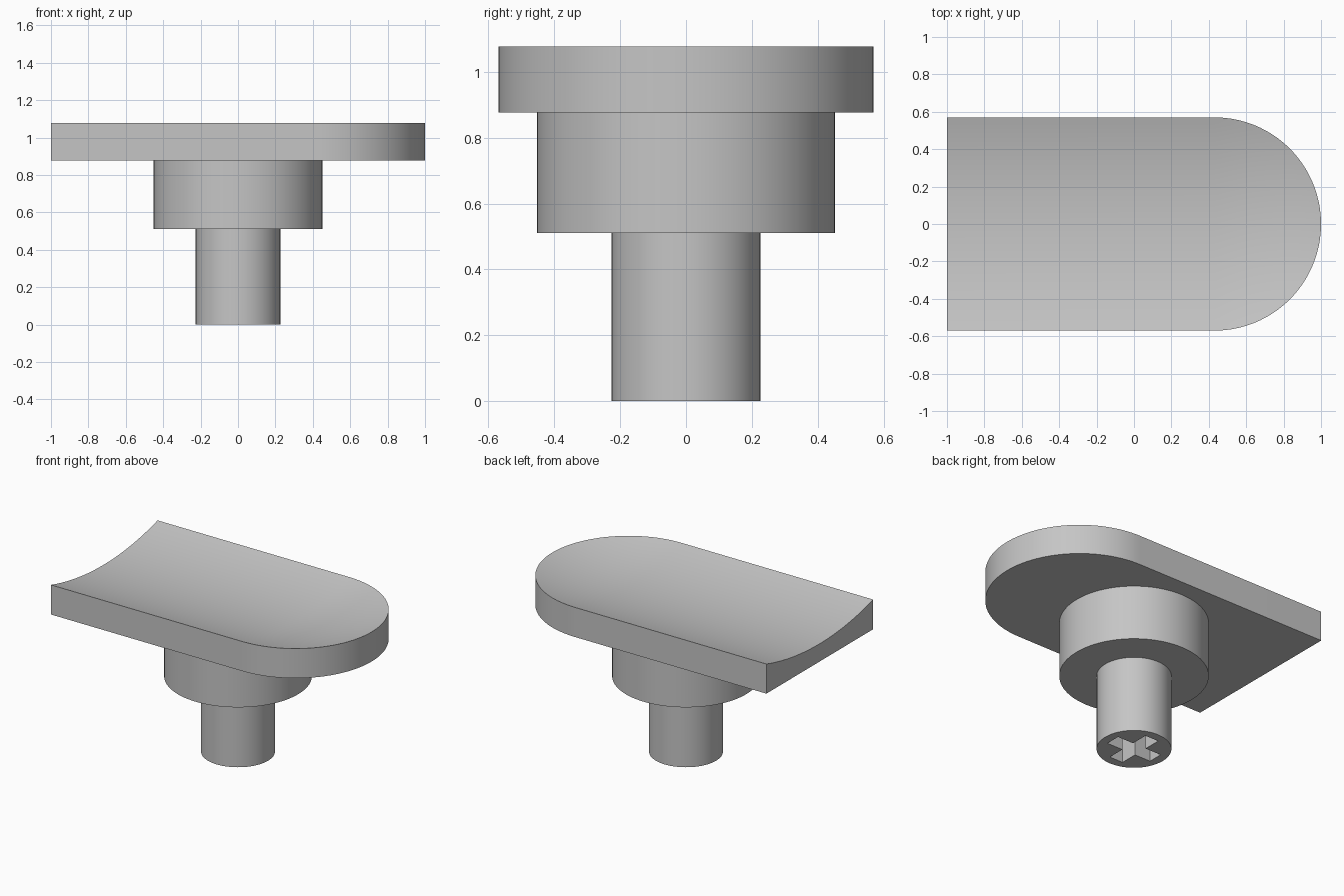
import bpy
import bmesh
from math import sin, cos, pi, hypot, sqrt

if "Cube" in bpy.data.objects:
    bpy.data.objects.remove(bpy.data.objects["Cube"])

STEM_TOP, COLLAR_TOP, TOP = 0.51, 0.877, 1.077   # heights of the three tiers
HALF = 0.57                                      # half width and end radius of the plate
LEFT, CENTRE = -1.0, 0.43                        # square end, centre of the round end
DISH = 0.08                                      # depth of the hollow

grey = bpy.data.materials.new("grey plastic")
grey.use_nodes = True
colour = (0.56, 0.56, 0.56, 1)
grey.diffuse_color = colour
grey.node_tree.nodes["Principled BSDF"].inputs["Base Color"].default_value = colour


def finish(bm, name):
    bmesh.ops.recalc_face_normals(bm, faces=bm.faces)
    mesh = bpy.data.meshes.new(name)
    bm.to_mesh(mesh)
    bm.free()
    obj = bpy.data.objects.new(name, mesh)
    bpy.context.collection.objects.link(obj)
    mesh.materials.append(grey)
    return obj


def smooth(obj):
    bpy.ops.object.select_all(action="DESELECT")
    obj.select_set(True)
    bpy.context.view_layer.objects.active = obj
    bpy.ops.object.shade_smooth_by_angle(angle=pi / 6)


def prism(name, outline, bottom, top):
    bm = bmesh.new()
    base = bm.faces.new([bm.verts.new((x, y, bottom)) for x, y in outline])
    new = bmesh.ops.extrude_face_region(bm, geom=[base], use_keep_orig=True)["geom"]
    for v in new:
        if isinstance(v, bmesh.types.BMVert):
            v.co.z = top
    return finish(bm, name)


def circle(radius, sides=96):
    return [(radius * cos(2 * pi * i / sides), radius * sin(2 * pi * i / sides))
            for i in range(sides)]


# Plate: hollowed as a trough that closes in a bowl at the round end
sphere = (HALF ** 2 + DISH ** 2) / (2 * DISH)


def dish_height(x, y):
    r = min(hypot(max(x - CENTRE, 0), y), HALF)
    return TOP - DISH + sphere - sqrt(sphere ** 2 - r ** 2)


COLS, STEPS = 32, 32
stations = [(LEFT, HALF)]
for i in range(STEPS + 1):
    a = pi / 2 * i / STEPS
    stations.append((CENTRE + HALF * sin(a), HALF * cos(a)))

bm = bmesh.new()
rows = []
for x, w in stations:
    ys = [w * (2 * j / COLS - 1) for j in range(COLS + 1)]
    rows.append([bm.verts.new((x, y, dish_height(x, y))) for y in ys])
for a, b in zip(rows, rows[1:]):
    for j in range(COLS):
        bm.faces.new((a[j], b[j], b[j + 1], a[j + 1]))
bmesh.ops.remove_doubles(bm, verts=bm.verts, dist=0.0001)
rim = [e for e in bm.edges if e.is_boundary]
walls = bmesh.ops.extrude_edge_only(bm, edges=rim)["geom"]
for v in walls:
    if isinstance(v, bmesh.types.BMVert):
        v.co.z = COLLAR_TOP
bmesh.ops.contextual_create(bm, geom=[e for e in walls if isinstance(e, bmesh.types.BMEdge)])
smooth(finish(bm, "dished_plate"))

# Collar under the plate
smooth(prism("collar", circle(0.452), STEM_TOP, COLLAR_TOP))

# Stem with a cross-shaped socket in its foot
stem = prism("stem", circle(0.226), 0, STEM_TOP)
L, T = 0.168, 0.05
quarter = [(L, -T), (L, T), (T, T)]
cross = []
for k in range(4):
    c, s = round(cos(k * pi / 2)), round(sin(k * pi / 2))
    cross += [(x * c - y * s, x * s + y * c) for x, y in quarter]
cutter = prism("socket_cutter", cross, -0.1, 0.31)
cutter.hide_render = True
cut = stem.modifiers.new("socket", "BOOLEAN")
cut.operation = "DIFFERENCE"
cut.solver = "EXACT"
cut.object = cutter
bpy.context.view_layer.objects.active = stem
bpy.ops.object.modifier_apply(modifier=cut.name)
bpy.data.objects.remove(cutter)
smooth(stem)
